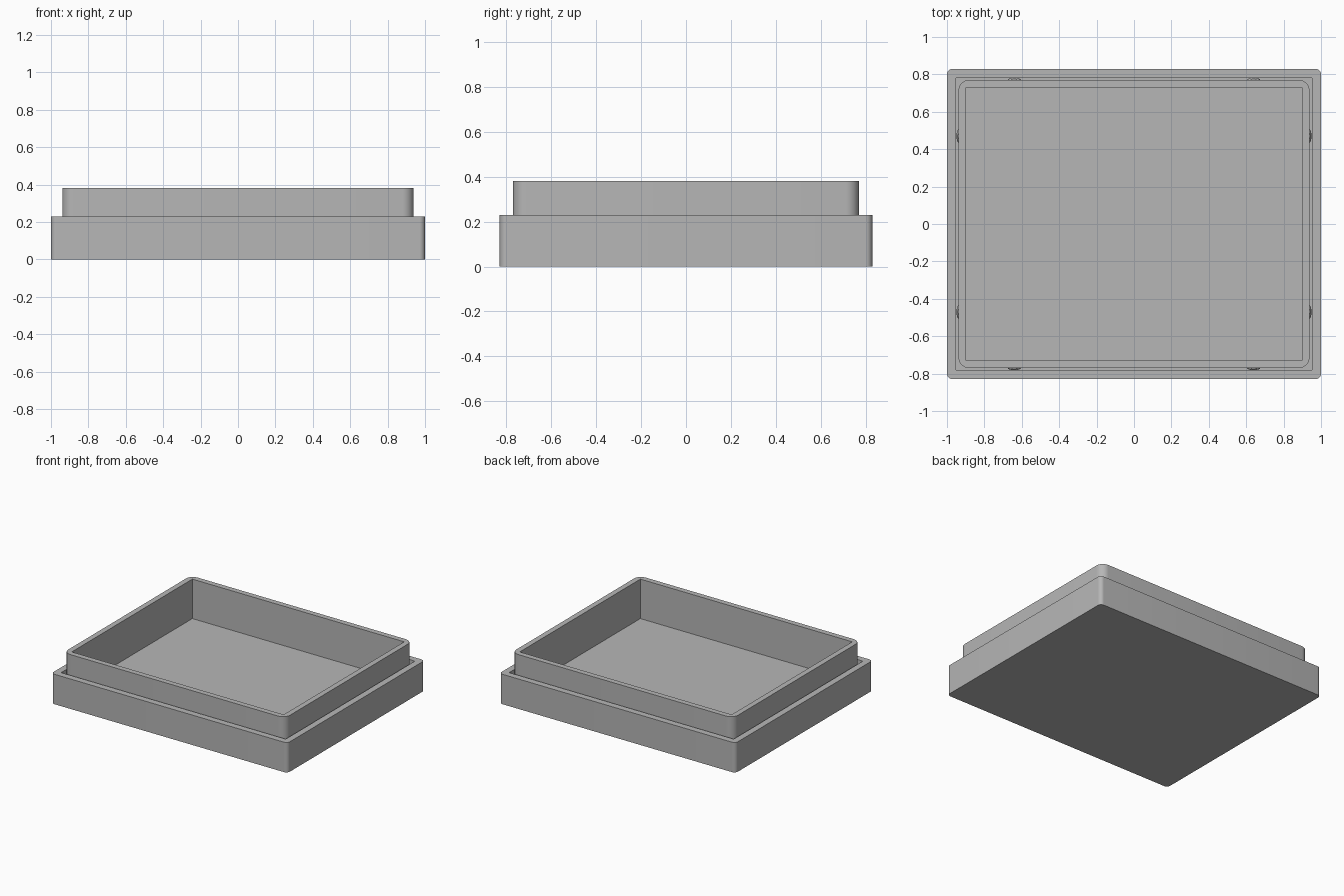
import bpy, bmesh, math

if "Cube" in bpy.data.objects:
    bpy.data.objects.remove(bpy.data.objects["Cube"], do_unlink=True)

GREY = (0.47, 0.47, 0.47, 1)
grey = bpy.data.materials.new("plain_grey")
grey.use_nodes = True
grey.diffuse_color = GREY
grey.node_tree.nodes["Principled BSDF"].inputs["Base Color"].default_value = GREY

STEPS = 8  # segments per rounded corner


def add_object(name, bm):
    mesh = bpy.data.meshes.new(name)
    bm.to_mesh(mesh)
    bm.free()
    mesh.materials.append(grey)
    obj = bpy.data.objects.new(name, mesh)
    bpy.context.collection.objects.link(obj)
    bpy.ops.object.select_all(action="DESELECT")
    obj.select_set(True)
    bpy.context.view_layer.objects.active = obj
    bpy.ops.object.shade_smooth_by_angle(angle=math.radians(30))
    return obj


def ring(bm, hx, hy, radius, z):
    """Rectangle with rounded corners; radius 0 gives sharp corners."""
    verts = []
    for i, (sx, sy) in enumerate([(1, 1), (-1, 1), (-1, -1), (1, -1)]):
        for k in range(STEPS + 1):
            a = math.pi / 2 * (i + k / STEPS)
            verts.append(bm.verts.new((sx * (hx - radius) + radius * math.cos(a),
                                       sy * (hy - radius) + radius * math.sin(a), z)))
    return verts


def tray(name, hx, hy, radius, wall, bottom, floor, top):
    """Open tray: rounded outside, sharp-cornered cavity."""
    bm = bmesh.new()
    cx, cy = hx - wall, hy - wall
    rings = [ring(bm, hx, hy, radius, bottom), ring(bm, hx, hy, radius, top),
             ring(bm, cx, cy, 0, top), ring(bm, cx, cy, 0, floor)]
    for a, b in zip(rings, rings[1:]):
        for i in range(len(a)):
            j = (i + 1) % len(a)
            bm.faces.new((a[i], a[j], b[j], b[i]))
    bm.faces.new(rings[0][::-1])
    bm.faces.new(rings[-1])
    bmesh.ops.remove_doubles(bm, verts=bm.verts, dist=1e-4)
    bmesh.ops.recalc_face_normals(bm, faces=bm.faces)
    return add_object(name, bm)


# Shallow outer tray and the taller tray nested in it
tray("outer_tray", 1.0, 0.83, 0.03, 0.049, 0.0, 0.04, 0.229)
tray("inner_tray", 0.939, 0.771, 0.06, 0.042, 0.04, 0.08, 0.382)


# Small snap bumps in the gap between the trays
def bump(name, x, y, size):
    bm = bmesh.new()
    bmesh.ops.create_uvsphere(bm, u_segments=16, v_segments=8, radius=1)
    bmesh.ops.scale(bm, vec=size, verts=bm.verts)
    bmesh.ops.translate(bm, vec=(x, y, 0.18), verts=bm.verts)
    add_object(name, bm)


for side, s in (("positive", 1), ("negative", -1)):
    for end, e in (("positive", 1), ("negative", -1)):
        bump(f"x_bump_{side}_{end}", s * 0.939, e * 0.47, (0.01, 0.035, 0.03))
        bump(f"y_bump_{side}_{end}", e * 0.64, s * 0.771, (0.035, 0.01, 0.03))
